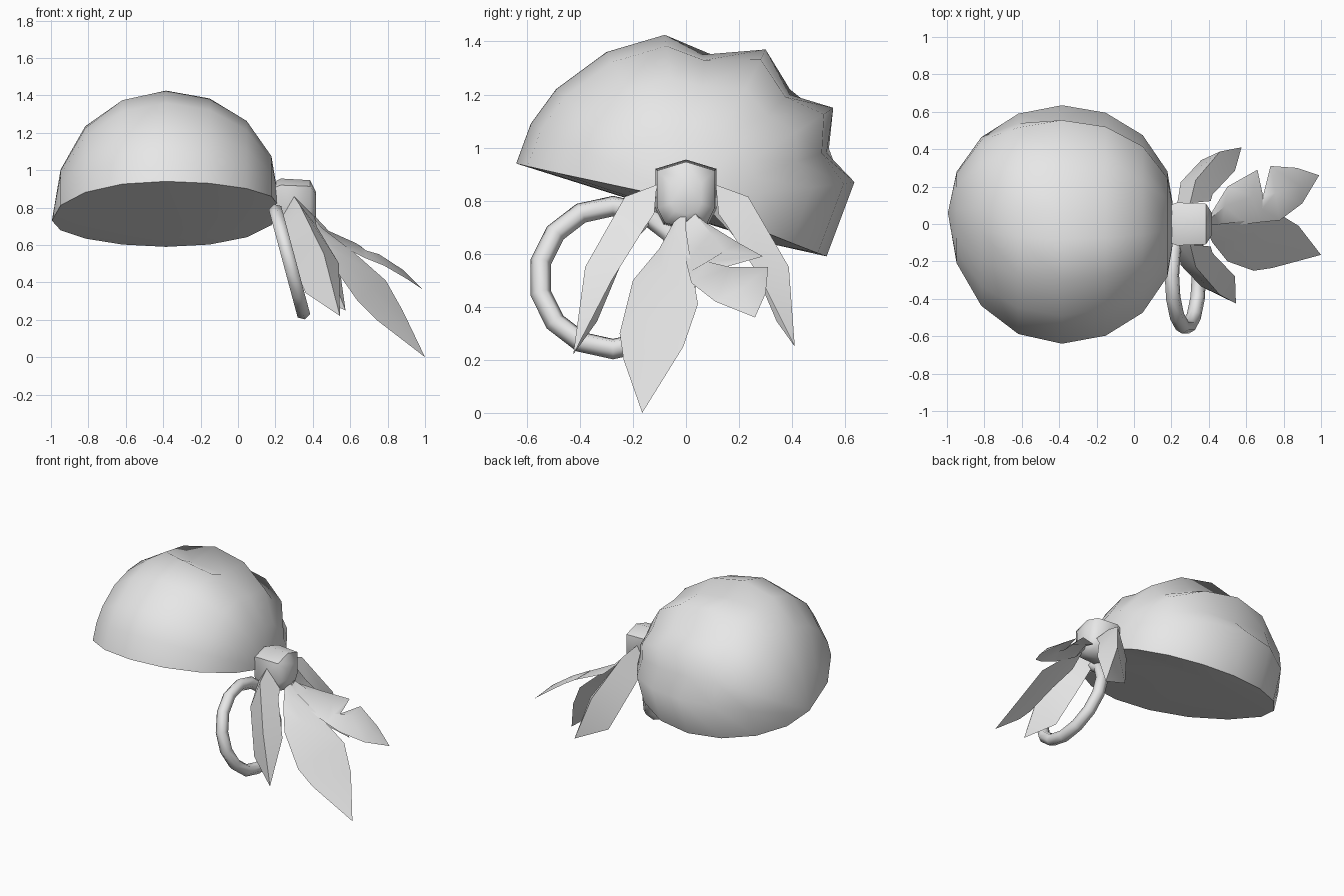
import bpy, math
from mathutils import Vector

if "Cube" in bpy.data.objects:
    bpy.data.objects.remove(bpy.data.objects["Cube"])

cloth = bpy.data.materials.new("light_grey")
cloth.diffuse_color = (0.8, 0.8, 0.8, 1)
cloth.use_nodes = True
cloth.node_tree.nodes["Principled BSDF"].inputs["Base Color"].default_value = cloth.diffuse_color


def make(name, verts, faces, angle=40, weld=False):
    me = bpy.data.meshes.new(name)
    me.from_pydata([tuple(v) for v in verts], [], faces)
    ob = bpy.data.objects.new(name, me)
    bpy.context.collection.objects.link(ob)
    finish(ob, angle, weld)
    return ob


def finish(ob, angle, weld=False):
    ob.data.materials.append(cloth)
    bpy.ops.object.select_all(action='DESELECT')
    ob.select_set(True)
    bpy.context.view_layer.objects.active = ob
    bpy.ops.object.mode_set(mode='EDIT')
    bpy.ops.mesh.select_all(action='SELECT')
    if weld:
        bpy.ops.mesh.remove_doubles(threshold=0.001)
    bpy.ops.mesh.normals_make_consistent(inside=False)
    bpy.ops.object.mode_set(mode='OBJECT')
    bpy.ops.object.shade_smooth_by_angle(angle=math.radians(angle))


# Head wrap: pleated side profile (y, z) swept between the knot and the far side
profile = [(-.64, .94), (-.585, 1.09), (-.49, 1.22), (-.3, 1.36), (-.08, 1.425),
           (.06, 1.35), (.30, 1.37), (.39, 1.20), (.555, 1.15), (.53, .98),
           (.635, .87), (.53, .59)]
valleys = (5, 7, 9)
STEPS = 8
# How far each pleat is filled in, from the knot to the far side
fill = [.5, .45, .35, .2, .0, .6, 1, 1, 1]


def wrap_point(i, j):
    a = math.pi * j / STEPS
    t = (1 - math.cos(a)) / 2
    y, z = profile[i]
    if i in valleys:
        k = fill[j]
        (y0, z0), (y1, z1) = profile[i - 1], profile[i + 1]
        my, mz = (y0 + y1) / 2 * 1.03, (z0 + z1) / 2 * 1.03
        y, z = y + (my - y) * k, z + (mz - z) * k
    cy, cz = .06 * t, .8 - .07 * t
    s = max(0, math.sin(a)) ** (.85 if j < STEPS / 2 else 1)  # fuller by the knot
    return Vector((-.385 + .61 * math.cos(a), cy + s * (y - cy), cz + s * (z - cz)))


n, w = len(profile), STEPS + 1
verts = [wrap_point(i, j) for i in range(n) for j in range(w)]
faces = [(i * w + j, i * w + j + 1, (i + 1) * w + j + 1, (i + 1) * w + j)
         for i in range(n - 1) for j in range(STEPS)]
make("head_wrap", verts, faces, 72, weld=True)

# Closed underside fan
rim = [wrap_point(0, j) for j in range(w)] + [wrap_point(n - 1, j) for j in range(STEPS - 1, 0, -1)]
make("wrap_underside", rim + [Vector((-.37, .33, .635))],
     [((k + 1) % len(rim), k, len(rim)) for k in range(len(rim))])

# Knot: rounded block lofted along x
outline = [(-.115, .92), (0, .955), (.115, .92), (.115, .77), (.085, .71), (0, .69),
           (-.085, .71), (-.115, .77)]
rings = [(.20, .9), (.23, 1), (.385, .94), (.418, .5)]
m = len(outline)
verts = [(x, y * s, .81 + (z - .81) * s) for x, s in rings for y, z in outline]
faces = [(r * m + k, r * m + (k + 1) % m, (r + 1) * m + (k + 1) % m, (r + 1) * m + k)
         for r in range(len(rings) - 1) for k in range(m)]
faces += [tuple(range(m)), tuple(range((len(rings) - 1) * m, len(rings) * m))]
make("knot", verts, faces, 55)


# Cloth tails: rows of (edge, rib, edge) points closing on a tip
def tail(name, rows, tip):
    verts = [p for row in rows for p in row] + [tip]
    faces = []
    for r in range(len(rows) - 1):
        a = 3 * r
        faces += [(a, a + 3, a + 4, a + 1), (a + 1, a + 4, a + 5, a + 2)]
    a, t = len(verts) - 4, len(verts) - 1
    faces += [(a, t, a + 1), (a + 1, t, a + 2)]
    make(name, verts, faces)


def ribbed(pairs, lift):
    return [(l, (Vector(l) + Vector(r)) / 2 + Vector((0, 0, lift)), r) for l, r in pairs]


# Front and back tails are a mirrored, strongly folded pair
side_rows = [[(.23, .10, .75), (.30, .11, .86), (.41, .12, .75)],
             [(.25, .22, .62), (.33, .23, .815), (.42, .155, .70)],
             [(.36, .335, .345), (.46, .38, .55), (.54, .28, .50)]]
tail("front_tail", [[(x, -y, z) for x, y, z in row] for row in side_rows], (.545, -.425, .22))
tail("back_tail", [[(x, y * 1.02, z) for x, y, z in row] for row in side_rows], (.575, .41, .25))
tail("long_tail", ribbed([((.39, -.04, .73), (.41, 0, .74)),
     ((.42, -.1, .62), (.45, 0, .69)), ((.5, -.2, .5), (.62, .02, .56)),
      ((.64, -.25, .3), (.79, .045, .41)), ((.74, -.235, .2), (.88, -.01, .25))], .015),
     (1, -.165, 0))

# Torn tail with a notch in its upper edge
upper = [(.42, .07, .72), (.5, .2, .64), (.66, .29, .59), (.69, .15, .55), (.73, .31, .55),
         (.87, .3, .45)]
lower = [(.41, 0, .72), (.47, -.01, .65), (.6, 0, .57), (.68, .01, .53), (.78, .02, .49),
         (.9, .11, .42)]
tail("torn_tail", ribbed(list(zip(upper, lower)), .03), (.99, .26, .36))

# Hoop hanging beside the knot
bpy.ops.mesh.primitive_torus_add(major_segments=14, minor_segments=6, major_radius=.279,
                                 minor_radius=.04, location=(.275, -.275, .51),
                                 rotation=(0, math.radians(75), 0))
hoop = bpy.context.object
hoop.name = "hoop"
finish(hoop, 75)
